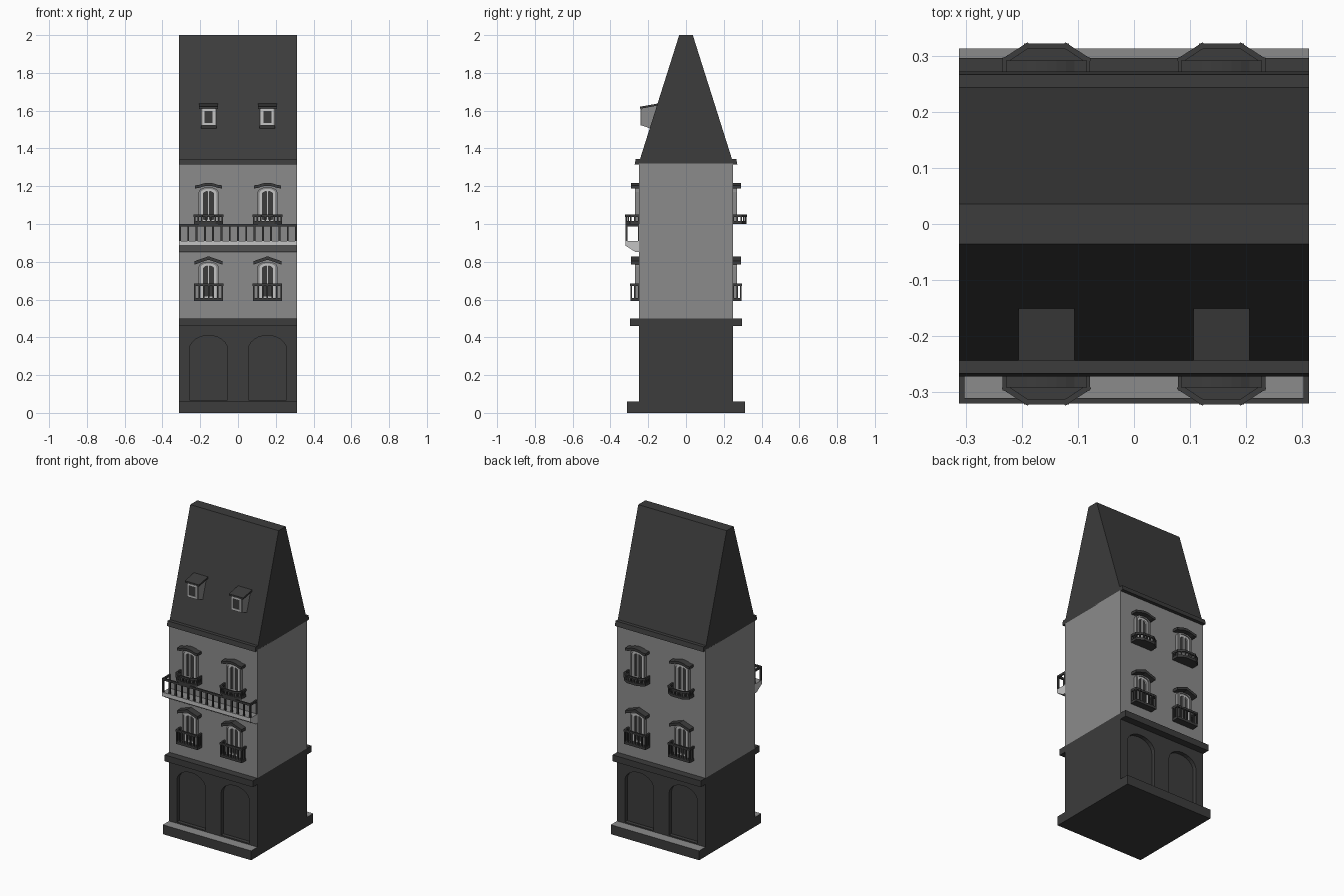
import bpy, bmesh, math
from mathutils import Vector

if "Cube" in bpy.data.objects:
    bpy.data.objects.remove(bpy.data.objects["Cube"])

def mat(name, c):
    m = bpy.data.materials.new(name)
    m.diffuse_color = (*c, 1)
    m.use_nodes = True
    m.node_tree.nodes["Principled BSDF"].inputs["Base Color"].default_value = m.diffuse_color
    return m

DARK = mat("dark slate", (0.045, 0.045, 0.045))
WALL = mat("grey wall", (0.26, 0.26, 0.26))
TRIM = mat("light trim", (0.55, 0.55, 0.55))
W = 0.312      # half width
CX = 0.156     # window axis

def finish(name, bm, mats):
    bmesh.ops.recalc_face_normals(bm, faces=bm.faces)
    me = bpy.data.meshes.new(name)
    bm.to_mesh(me)
    bm.free()
    for m in mats:
        me.materials.append(m)
    ob = bpy.data.objects.new(name, me)
    bpy.context.collection.objects.link(ob)
    return ob

def prism(bm, pts, lo, hi, axis):
    """Extrude a 2D outline: axis x takes (y,z), y takes (x,z), z takes (x,y)."""
    def co(p, t):
        return {'x': (t, *p), 'y': (p[0], t, p[1]), 'z': (*p, t)}[axis]
    a = [bm.verts.new(co(p, lo)) for p in pts]
    b = [bm.verts.new(co(p, hi)) for p in pts]
    n = len(pts)
    bm.faces.new(a)
    bm.faces.new(b[::-1])
    for i in range(n):
        bm.faces.new((a[i], b[i], b[(i + 1) % n], a[(i + 1) % n]))

def box(bm, x0, x1, y0, y1, z0, z1):
    prism(bm, [(x0, y0), (x1, y0), (x1, y1), (x0, y1)], z0, z1, 'z')

def solid(name, pts, lo, hi, axis, *mats):
    bm = bmesh.new()
    prism(bm, pts, lo, hi, axis)
    return finish(name, bm, mats)

def block(name, hx, hy, z0, z1, *mats):
    return solid(name, [(-hx, -hy), (hx, -hy), (hx, hy), (-hx, hy)], z0, z1, 'z', *mats)

def arch(hw, z0, spring, rise, n=10):
    """Arched opening outline in (x, z)."""
    top = [(hw * math.cos(math.pi * i / n), spring + rise * math.sin(math.pi * i / n))
           for i in range(n + 1)]
    return [(-hw, z0), (hw, z0)] + top

def ring(bm, outer, inner, y0, y1):
    n = len(outer)
    L = [[bm.verts.new((p[0], y, p[1])) for p in o]
         for o, y in ((outer, y0), (outer, y1), (inner, y1), (inner, y0))]
    for k in range(4):
        for i in range(n):
            j = (i + 1) % n
            bm.faces.new((L[k][i], L[k][j], L[(k + 1) % 4][j], L[(k + 1) % 4][i]))

def railing(bm, path, z0, z1, step, w=0.010, bar=0.008, rail=0.013):
    """Handrail along a plan path with evenly spaced bars."""
    for a, b in zip(path, path[1:]):
        a, b = Vector(a), Vector(b)
        d = (b - a).normalized()
        s = Vector((-d.y, d.x)) * w / 2
        e = d * w / 2
        prism(bm, [tuple(p) for p in (a - e - s, b + e - s, b + e + s, a - e + s)],
              z1 - rail, z1, 'z')
        n = max(1, round((b - a).length / step))
        for i in range(n + 1):
            p = a.lerp(b, i / n)
            box(bm, p.x - bar / 2, p.x + bar / 2, p.y - bar / 2, p.y + bar / 2, z0, z1 - rail)

def place(ob, spots):
    """Repeat a part at (x, turn) spots with shared mesh data."""
    for k, (x, r) in enumerate(spots):
        o = ob if k == 0 else ob.copy()
        if k:
            bpy.context.collection.objects.link(o)
        o.location.x = x
        o.rotation_euler.z = r

FRONT = [(-CX, 0), (CX, 0)]
BOTH = FRONT + [(-CX, math.pi), (CX, math.pi)]

# Plinth with a lighter top ledge
plinth = block("plinth", W, 0.313, 0, 0.06, DARK, WALL)
for p in plinth.data.polygons:
    p.material_index = int(p.normal.z > 0.5)

# Ground floor with blind arches cut front and back
ground = block("ground_floor", W, 0.25, 0.06, 0.46, DARK)
bm = bmesh.new()
for x in (-CX, CX):
    for y in (-1, 1):
        o = [(px + x, pz) for px, pz in arch(0.101, 0.068, 0.335, 0.075, 12)[:-1]]
        o.append((x - 0.101, 0.335))
        prism(bm, o, y * 0.225, y * 0.30, 'y')
cutter = finish("arch_cutter", bm, [DARK])
cutter.hide_render = True
mod = ground.modifiers.new("arches", 'BOOLEAN')
mod.object = cutter
mod.operation = 'DIFFERENCE'
mod.solver = 'EXACT'
dg = bpy.context.evaluated_depsgraph_get()
cut = bpy.data.meshes.new_from_object(ground.evaluated_get(dg))
ground.modifiers.clear()
ground.data = cut
bpy.data.objects.remove(cutter)

# String course, upper walls, roof
block("string_course", W, 0.296, 0.46, 0.50, DARK)
block("upper_walls", W, 0.25, 0.50, 1.32, WALL)
half = [(0.272, 1.315), (0.266, 1.345), (0.243, 1.345), (0.036, 2.0)]
solid("roof", half + [(-y, z) for y, z in half[::-1]], -W, W, 'x', DARK)

# Long front balcony
slab = solid("balcony_slab", [(-0.25, 0.852), (-0.268, 0.852), (-0.32, 0.885),
                              (-0.32, 0.91), (-0.25, 0.91)], -W, W, 'x', TRIM, WALL)
for p in slab.data.polygons:
    p.material_index = int(p.normal.z > 0.9)
bm = bmesh.new()
e = W - 0.005
railing(bm, [(-e, -0.25), (-e, -0.315), (e, -0.315), (e, -0.25)], 0.91, 1.0, 0.045, bar=0.010)
finish("balcony_railing", bm, [DARK])

# Windows on two floors, front and back
for floor, z0, spring, rise in (("lower", 0.60, 0.775, 0.025), ("upper", 1.005, 1.17, 0.025)):
    bm = bmesh.new()
    ring(bm, arch(0.052, z0, spring, rise), arch(0.041, z0 + 0.005, spring - 0.005, rise - 0.004),
         -0.25, -0.270)
    place(finish(floor + "_window_surround", bm, [WALL]), BOTH)

    bm = bmesh.new()
    ring(bm, arch(0.041, z0, spring - 0.005, rise - 0.004),
         arch(0.027, z0 + 0.02, spring - 0.012, rise - 0.010), -0.25, -0.264)
    box(bm, -0.006, 0.006, -0.264, -0.25, z0, spring + 0.004)
    place(finish(floor + "_window_casement", bm, [TRIM]), BOTH)

    place(solid(floor + "_window_glass", arch(0.030, z0 + 0.01, spring - 0.012, rise - 0.008)[:-1]
                + [(-0.030, spring - 0.012)], -0.255, -0.249, 'y', DARK), BOTH)

# Hoods: pointed on the lower floor, curved on the upper
def hood(name, xs, zf, t):
    lo = [(x, zf(x)) for x in xs]
    hi = [(x, zf(x) + t) for x in xs[::-1]]
    place(solid(name, lo + hi, -0.291, -0.25, 'y', DARK), BOTH)

hood("lower_window_hood", [-0.073, -0.05, 0, 0.05, 0.073],
     lambda x: 0.811 - 0.35 * min(abs(x), 0.073), 0.018)
hood("upper_window_hood", [-0.072, -0.05, -0.035, -0.018, 0, 0.018, 0.035, 0.05, 0.072],
     lambda x: 1.202 - 4.5 * min(abs(x), 0.055) ** 2, 0.016)

# Window balconies: square below, canted above
rect = [(-0.073, -0.25), (-0.073, -0.291), (0.073, -0.291), (0.073, -0.25)]
cant = [(-0.073, -0.25), (-0.073, -0.292), (-0.035, -0.317), (0.035, -0.317),
        (0.073, -0.292), (0.073, -0.25)]
for name, path, z0, z1, st in (("lower_window_balcony", rect, 0.592, 0.684, 0.024),
                               ("upper_window_balcony", cant, 1.0, 1.05, 0.023)):
    bm = bmesh.new()
    prism(bm, [(x * 1.05, y - 0.004 * (y < -0.26)) for x, y in path], z0, z0 + 0.016, 'z')
    railing(bm, path, z0 + 0.016, z1, st)
    place(finish(name, bm, [DARK]), BOTH)

# Dormers on the front roof slope
place(solid("dormer_body", [(-0.235, 1.522), (-0.19, 1.506), (-0.14, 1.60), (-0.14, 1.63),
                            (-0.235, 1.615)], -0.041, 0.041, 'x', WALL), FRONT)
def rect_xz(h, a, b):
    return [(-h, a), (h, a), (h, b), (-h, b)]
bm = bmesh.new()
ring(bm, rect_xz(0.033, 1.522, 1.608), rect_xz(0.022, 1.536, 1.598), -0.234, -0.240)
place(finish("dormer_frame", bm, [TRIM]), FRONT)
place(solid("dormer_glass", rect_xz(0.023, 1.535, 1.599), -0.237, -0.233, 'y', DARK), FRONT)
place(solid("dormer_cap", [(-0.243, 1.610), (-0.243, 1.621), (-0.148, 1.638), (-0.148, 1.627)],
            -0.05, 0.05, 'x', DARK), FRONT)
